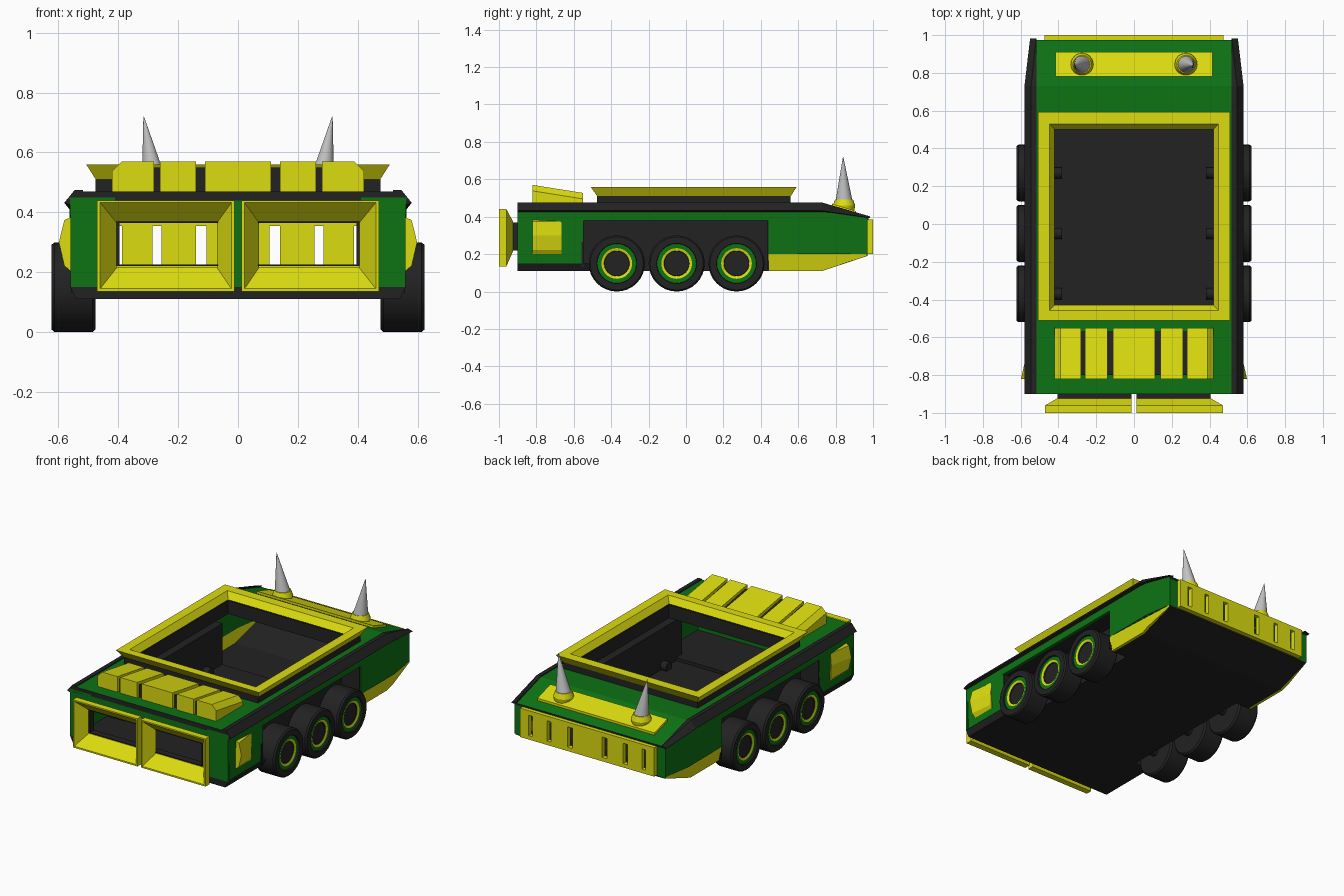
import bpy, bmesh, math

if "Cube" in bpy.data.objects:
    bpy.data.objects.remove(bpy.data.objects["Cube"])

def material(name, rgb):
    m = bpy.data.materials.new(name)
    m.diffuse_color = (*rgb, 1)
    m.use_nodes = True
    m.node_tree.nodes["Principled BSDF"].inputs["Base Color"].default_value = m.diffuse_color
    return m

GREEN = material("green paint", (0.004, 0.17, 0.007))
YELLOW = material("yellow paint", (0.72, 0.72, 0.005))
BLACK = material("black rubber", (0.016, 0.016, 0.016))
GREY = material("steel grey", (0.55, 0.55, 0.55))

def loft(name, mats, loops, closed=False, seg_mats=None, mirror=False, smooth=False, rule=None):
    """Skin matching loops of 3D points; capped unless closed on itself."""
    bm = bmesh.new()
    rows = [[bm.verts.new(p) for p in l] for l in loops]
    n = len(rows[0])
    for i in range(len(rows) if closed else len(rows) - 1):
        a, b = rows[i], rows[(i + 1) % len(rows)]
        for k in range(n):
            f = bm.faces.new((a[k], a[(k + 1) % n], b[(k + 1) % n], b[k]))
            if seg_mats:
                f.material_index = seg_mats[i]
    if not closed:
        bm.faces.new(rows[0])
        f = bm.faces.new(rows[-1])
        if seg_mats:
            f.material_index = seg_mats[-1]
    bmesh.ops.recalc_face_normals(bm, faces=bm.faces)
    bm.normal_update()
    for f in bm.faces:
        if rule:
            f.material_index = rule(f)
        f.smooth = smooth
    if smooth:
        for e in bm.edges:
            e.smooth = e.calc_face_angle(0) < math.radians(30)
    me = bpy.data.meshes.new(name)
    bm.to_mesh(me)
    bm.free()
    for m in mats:
        me.materials.append(m)
    ob = bpy.data.objects.new(name, me)
    bpy.context.collection.objects.link(ob)
    if mirror:
        ob.modifiers.new("Mirror", 'MIRROR')
    return ob

def prism(name, mat, yz, x0, x1, bend=None, **kw):
    """Side profile extruded along x."""
    bend = bend or (lambda x, y, z: (x, y, z))
    mats = mat if isinstance(mat, list) else [mat]
    return loft(name, mats, [[bend(x, y, z) for y, z in yz] for x in (x0, x1)], **kw)

def box(name, mat, x0, x1, y0, y1, z0, z1, mirror=False):
    return prism(name, mat, [(y0, z0), (y1, z0), (y1, z1), (y0, z1)], x0, x1, mirror=mirror)

def rect_z(x, y0, y1, z):
    return [(-x, y0, z), (x, y0, z), (x, y1, z), (-x, y1, z)]

def rect_y(x0, x1, z0, z1, y):
    return [(x0, y, z0), (x1, y, z0), (x1, y, z1), (x0, y, z1)]

def circle(axis, c, r, n):
    pts = []
    for k in range(n):
        a = 2 * math.pi * k / n
        u, v = r * math.cos(a), r * math.sin(a)
        pts.append((c[0], c[1] + u, c[2] + v) if axis == 'x' else (c[0] + u, c[1] + v, c[2]))
    return pts

def bend(x, y, z):
    """Hull sides narrow at the tail and at the bottom."""
    return (x - max(0, y - 0.78) * 0.15 - max(0, 0.2 - z) * 0.2, y, z)

# hull sides with wheel notch, yellow rear skirts
prism("hull_side", GREEN, [(-.9, .15), (-.55, .15), (-.55, .38), (.44, .38), (.44, .2), (.78, .2),
      (.965, .2), (.965, .4), (.78, .44), (.73, .45), (-.9, .45)], .545, .562, bend, mirror=True)
prism("rear_skirt", YELLOW, [(.44, .11), (.73, .11), (.78, .127), (.965, .19), (.965, .2), (.78, .2), (.44, .2)],
      .545, .562, bend, mirror=True)

# floor: front slab, middle, sloped tail
loft("front_floor", [BLACK], [[(-w, y, .15), (-w + .02, y, .11), (w - .02, y, .11), (w, y, .15)]
                              for w, y in ((.56, -.9), (.56, -.5))])
box("middle_floor", BLACK, -.425, .425, -.5, .44, .11, .13)
prism("tail_floor", BLACK, [(.44, .11), (.73, .11), (.97, .19), (.97, .2), (.73, .125), (.44, .125)], -.53, .53)

# wheel wells
box("well_wall", BLACK, .42, .43, -.55, .44, .11, .385, True)
box("well_ceiling", BLACK, .42, .56, -.55, .44, .38, .39, True)
box("well_front", BLACK, .42, .557, -.56, -.545, .13, .39, True)
box("well_back", BLACK, .42, .555, .435, .445, .12, .39, True)

# front wall around the two openings
box("front_corner", GREEN, .41, .56, -.9, -.885, .15, .45, True)
box("front_divider", GREEN, -.016, .016, -.9, -.885, .15, .44)
box("front_wall_top", GREEN, -.41, .41, -.9, -.885, .37, .44)
box("front_wall_bottom", GREEN, -.41, .41, -.9, -.885, .14, .215)

# front intake frames and their dark collars
loft("intake_collar", [BLACK], [rect_y(.012, .405, .22, .37, -.935), rect_y(.012, .405, .22, .37, -.89),
     rect_y(.03, .395, .225, .365, -.89), rect_y(.03, .395, .225, .365, -.935)], closed=True, mirror=True)
loft("intake_frame", [YELLOW], [rect_y(.012, .41, .215, .375, -.925), rect_y(.012, .47, .135, .44, -.96),
     rect_y(.012, .47, .135, .44, -1), rect_y(.022, .46, .145, .432, -1),
     rect_y(.07, .405, .215, .365, -.93)], closed=True, mirror=True)

# rear corners and slotted rear plate
box("rear_corner", GREEN, .45, .534, .955, .97, .195, .39, True)
box("plate_top", YELLOW, -.475, .475, .97, 1, .355, .385)
box("plate_bottom", YELLOW, -.475, .475, .97, 1, .2, .225)
posts = [0, .105, .14, .255, .285, .387, .415, .475]
for i in range(0, 8, 2):
    box("plate_post", YELLOW, posts[i], posts[i + 1], .97, 1, .225, .355, True)

# deck: green faces up and down, dark edges
flat = lambda f: 0 if abs(f.normal.z) > .5 else 1
loft("deck", [GREEN, BLACK], [rect_z(.54, -.9, .73, .43), rect_z(.54, -.9, .73, .47),
     rect_z(.42, -.43, .5, .47), rect_z(.42, -.43, .5, .43)], closed=True, rule=flat)
prism("tail_deck", [GREEN, BLACK], [(.73, .47), (.975, .395), (.975, .383), (.73, .43)], -.53, .53, rule=flat)

# side rails, tapering to the tail
section = [(.517, .475), (.545, .475), (.58, .432), (.56, .425), (.517, .44)]
rail = [[(x, y, z) for x, z in section] for y in (-.9, .73)]
rail.append([(x - .03 if x > .53 else x, .983, .402 + (z - .475) * .2) for x, z in section])
loft("side_rail", [BLACK], rail, mirror=True)

# open roof frame
loft("frame_base", [BLACK], [rect_z(.475, -.475, .56, .46), rect_z(.475, -.475, .56, .515),
     rect_z(.42, -.43, .5, .515), rect_z(.42, -.43, .5, .43)], closed=True)
loft("roof_frame", [YELLOW, BLACK], [rect_z(.475, -.475, .56, .51), rect_z(.507, -.51, .592, .56),
     rect_z(.447, -.457, .53, .56), rect_z(.42, -.43, .5, .52)], closed=True)

# hood louvres: sloped blocks with a dark filler between
def louvre(name, mat, x0, x1, drop=0, chamfer=0, mirror=False):
    loops = []
    for y, z in ((-.82 + drop, .57 - drop), (-.55 - drop, .527 - drop)):
        loops.append([(x0, y, .465), (x1, y, .465), (x1, y, z - chamfer), (x1 - chamfer, y, z), (x0, y, z)]
                     if chamfer else [(x0, y, .465), (x1, y, .465), (x1, y, z), (x0, y, z)])
    loft(name, [mat], loops, mirror=mirror)

louvre("louvre_filler", BLACK, -.3, .3, drop=.02)
louvre("centre_louvre", YELLOW, -.11, .11)
louvre("inner_louvre", YELLOW, .14, .26, mirror=True)
louvre("outer_louvre", YELLOW, .28, .42, chamfer=.032, mirror=True)

# wedge lamps on the sides
bulge = [(.555, .385), (.58, .374), (.598, .3), (.58, .222), (.555, .2)]
loft("side_lamp", [YELLOW], [[(x, -.82, z) for x, z in bulge],
     [(.555 + (x - .555) * .2, -.665, z) for x, z in bulge]], mirror=True)

# spike strip, bases and spikes
prism("spike_strip", YELLOW, [(.78, .44), (.91, .40), (.91, .43), (.78, .47)], -.415, .415)
loft("spike_base", [YELLOW], [circle('z', (.275, .845, z), r, 24)
     for z, r in ((.415, .05), (.46, .06), (.492, .048))], mirror=True, smooth=True)
loft("spike", [GREY], [circle('z', (.277, .845, .49), .044, 24), circle('z', (.315, .84, .72), .001, 24)],
     mirror=True, smooth=True)

# wheels: tyre, green rim, yellow ring, dark hub, axle
turned = [(.38, .03, 0), (.475, .03, 0), (.475, .14, 0), (.485, .15, 0), (.612, .15, 0), (.622, .142, 0),
          (.622, .107, 0), (.612, .105, 1), (.614, .082, 2), (.608, .068, 0), (.602, .066, 0)]
for y in (-.37, -.05, .27):
    loft("wheel", [BLACK, GREEN, YELLOW], [circle('x', (x, y, .15), r, 32) for x, r, m in turned],
         seg_mats=[m for x, r, m in turned], mirror=True, smooth=True)
